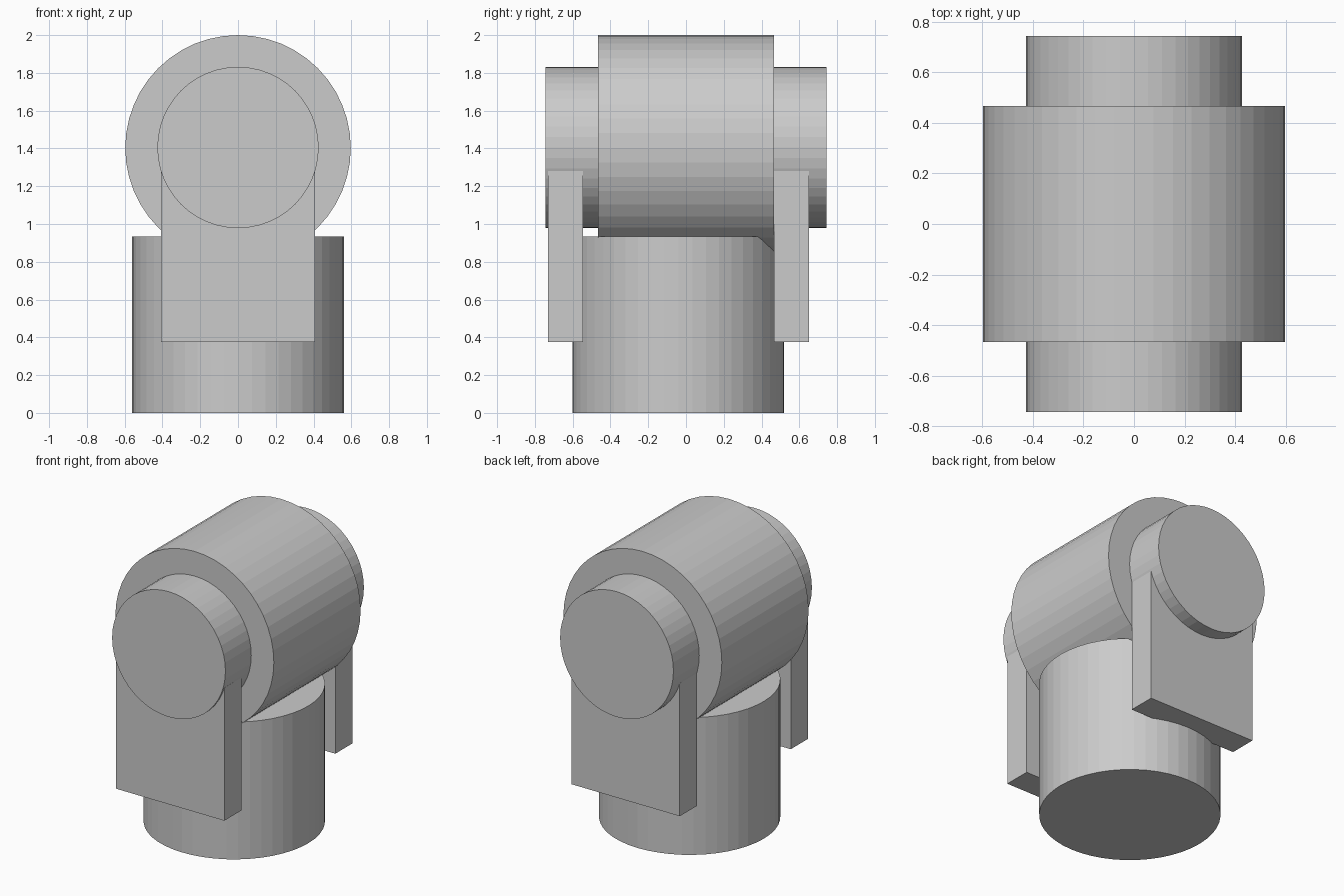
import bpy
from math import pi

if "Cube" in bpy.data.objects:
    bpy.data.objects.remove(bpy.data.objects["Cube"])


def cylinder(name, radius, depth, location, along_y=False):
    bpy.ops.mesh.primitive_cylinder_add(
        vertices=48, radius=radius, depth=depth, location=location,
        rotation=(pi / 2 if along_y else 0, 0, 0))
    bpy.context.object.name = name


def box(name, x, y, z):
    bpy.ops.mesh.primitive_cube_add(
        size=1, location=(sum(x) / 2, sum(y) / 2, sum(z) / 2))
    ob = bpy.context.object
    ob.name = name
    ob.scale = (x[1] - x[0], y[1] - y[0], z[1] - z[0])


# Upright base, set slightly toward the front
cylinder("base_post", 0.56, 0.935, (0, -0.04, 0.4675))

# Horizontal drum and the narrower axle through it
cylinder("drum", 0.597, 0.934, (0, 0, 1.403), True)
cylinder("axle", 0.427, 1.49, (0, 0, 1.405), True)

# Flat arms joining the axle ends to the base
for name, y in (("front_arm", (-0.73, -0.545)), ("back_arm", (0.465, 0.65))):
    box(name, (-0.408, 0.408), y, (0.375, 1.28))
